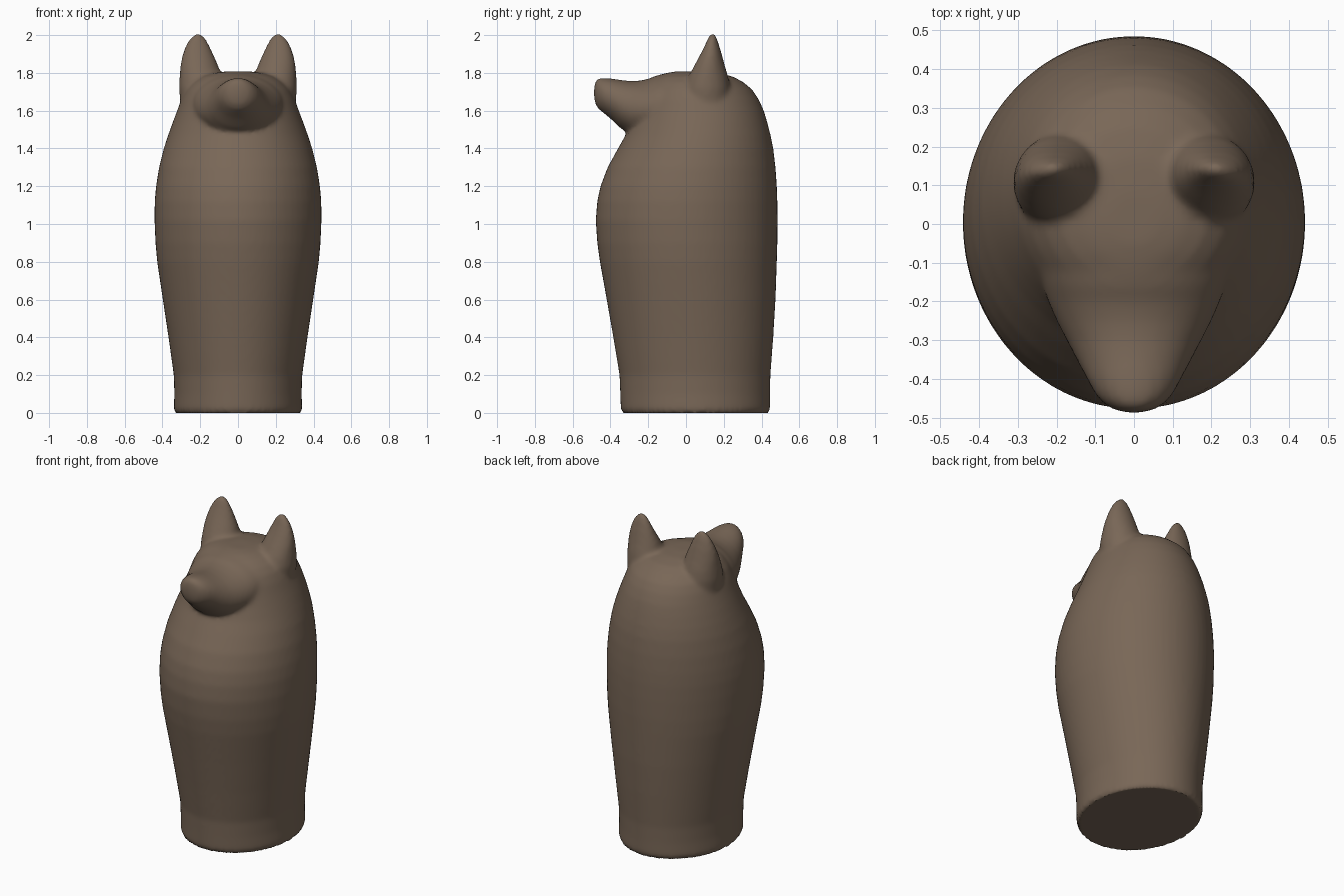
import bpy, bmesh, math
from mathutils import Vector

mat = bpy.data.materials.new("brown stone")
mat.diffuse_color = (0.19, 0.135, 0.095, 1)

bm = bmesh.new()
N = 64


def loft(rings):
    """Skin a list of closed point rings and cap both ends."""
    vs = [[bm.verts.new(p) for p in r] for r in rings]
    new = []
    for a, b in zip(vs, vs[1:]):
        for i in range(N):
            j = (i + 1) % N
            new.append(bm.faces.new((a[i], a[j], b[j], b[i])))
    new.append(bm.faces.new(vs[0][::-1]))
    new.append(bm.faces.new(vs[-1]))
    bmesh.ops.recalc_face_normals(bm, faces=new)


def circle():
    return [(math.cos(2 * math.pi * i / N), math.sin(2 * math.pi * i / N)) for i in range(N)]


# jar body and back of head: z, half width, front y, back y
body = [(0, .33, -.335, .435), (.015, .34, -.345, .445), (.1, .337, -.348, .445), (.2, .34, -.352, .447),
        (.4, .368, -.385, .462), (.6, .398, -.42, .474), (.8, .428, -.456, .481),
        (.9, .437, -.47, .484), (1.02, .442, -.478, .485), (1.12, .441, -.47, .484),
        (1.2, .434, -.453, .481), (1.3, .418, -.415, .474), (1.4, .393, -.36, .462), (1.47, .37, -.32, .448),
        (1.54, .345, -.29, .43), (1.6, .322, -.27, .412), (1.66, .30, -.25, .385),
        (1.71, .275, -.225, .352), (1.75, .24, -.19, .305), (1.78, .195, -.15, .25),
        (1.8, .13, -.1, .17), (1.808, .06, -.05, .08)]
loft([[(w * c, (f + b) / 2 + (b - f) / 2 * s, z) for c, s in circle()] for z, w, f, b in body])

# snout: y, half width, bottom z, top z, height of widest line (0..1)
snout = [(.05, .27, 1.46, 1.80, .5), (-.1, .25, 1.46, 1.80, .5), (-.16, .235, 1.46, 1.785, .48),
         (-.2, .222, 1.46, 1.768, .48), (-.25, .2, 1.465, 1.758, .48), (-.3, .174, 1.475, 1.757, .48),
         (-.35, .148, 1.51, 1.763, .48), (-.4, .122, 1.558, 1.771, .5), (-.44, .1, 1.59, 1.774, .5),
         (-.465, .077, 1.61, 1.771, .5), (-.48, .05, 1.635, 1.755, .5), (-.487, .02, 1.67, 1.72, .5)]
rings = []
for y, w, lo, hi, k in snout:
    mid = lo + (hi - lo) * k
    rings.append([(w * c, y, mid + s * ((hi - mid) if s > 0 else (mid - lo))) for c, s in circle()])
loft(rings)

# ears: z, centre x, centre y, half width, half depth
ear = [(1.55, .19, .11, .10, .10), (1.64, .193, .108, .112, .12), (1.72, .195, .112, .117, .12),
       (1.78, .197, .118, .112, .105), (1.84, .205, .125, .1, .08), (1.9, .212, .133, .081, .056),
       (1.95, .214, .138, .06, .036), (1.985, .213, .14, .04, .023), (2.007, .213, .141, .016, .012)]
for side in (1, -1):
    loft([[(side * (x + rx * c), y + ry * s - 0.2 * rx * c * (z - 1.55), z) for c, s in circle()]
          for z, x, y, rx, ry in ear])

mesh = bpy.data.meshes.new("jackal_headed_jar")
bm.to_mesh(mesh)
bm.free()
mesh.materials.append(mat)
jar = bpy.data.objects.new("jackal_headed_jar", mesh)
bpy.context.collection.objects.link(jar)

# fuse the parts into one softly blended carving
rm = jar.modifiers.new("fuse", 'REMESH')
rm.mode = 'VOXEL'
rm.voxel_size = 0.014
rm.use_smooth_shade = True
sm = jar.modifiers.new("soften", 'SMOOTH')
sm.factor = 0.5
sm.iterations = 6

bpy.context.view_layer.objects.active = jar
jar.select_set(True)
for m in ("fuse", "soften"):
    bpy.ops.object.modifier_apply(modifier=m)

# flat base on the ground
for v in jar.data.vertices:
    if v.co.z < 0.006:
        v.co.z = 0
bpy.ops.object.shade_smooth_by_angle(angle=math.radians(50))
